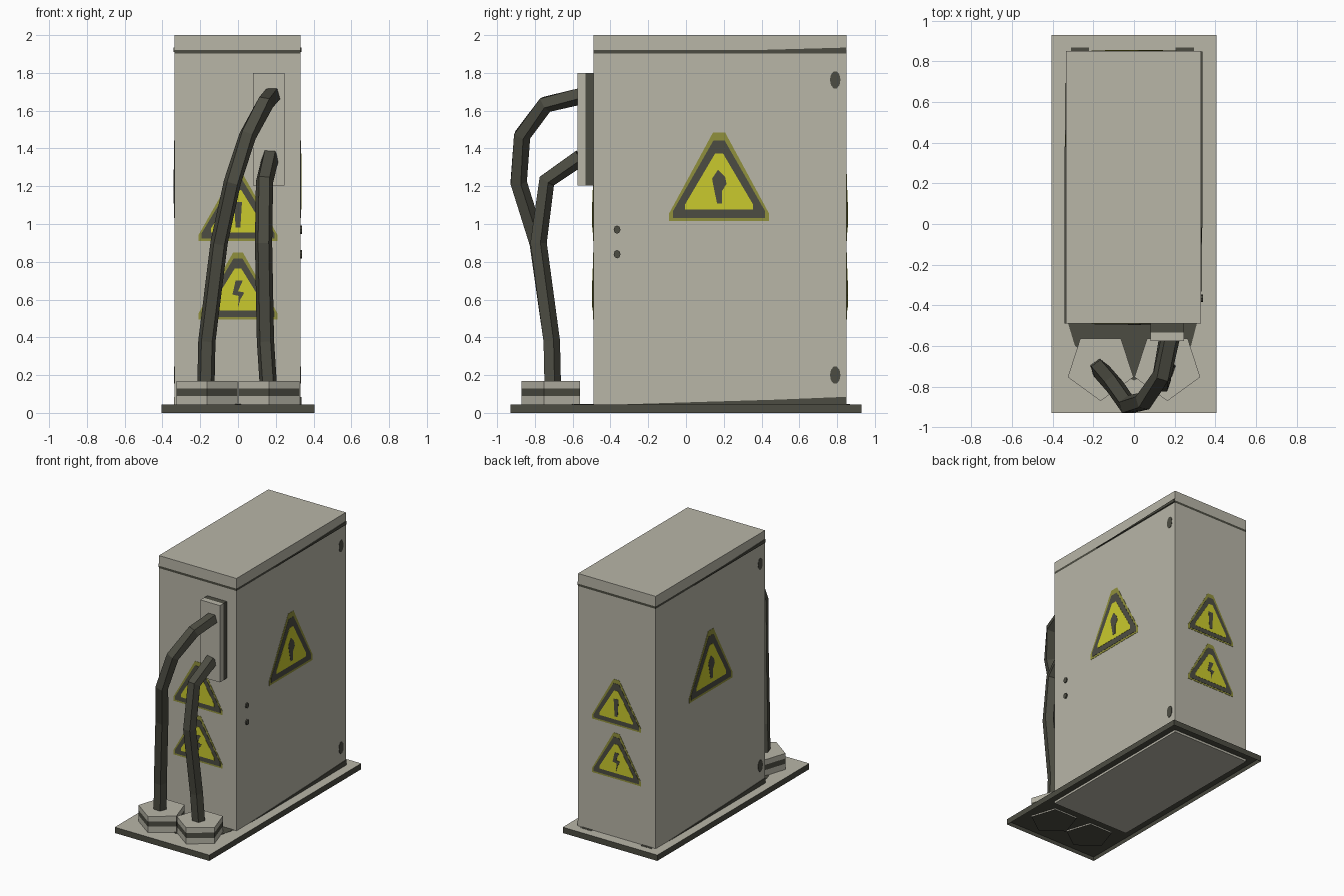
import bpy, bmesh, math
from mathutils import Vector

if "Cube" in bpy.data.objects:
    bpy.data.objects.remove(bpy.data.objects["Cube"])

def material(name, r, g, b):
    m = bpy.data.materials.new(name)
    m.diffuse_color = (r, g, b, 1)
    m.use_nodes = True
    m.node_tree.nodes["Principled BSDF"].inputs["Base Color"].default_value = m.diffuse_color
    return m

LIGHT = material("warm_grey_paint", 0.48, 0.465, 0.39)
DARK = material("dark_grey", 0.073, 0.073, 0.055)
YELLOW = material("warning_yellow", 0.59, 0.59, 0.026)
OLIVE = material("faded_olive", 0.28, 0.28, 0.045)
X, Y, Z = Vector((1, 0, 0)), Vector((0, 1, 0)), Vector((0, 0, 1))

def finish(name, bm, mats):
    bmesh.ops.recalc_face_normals(bm, faces=bm.faces[:])
    me = bpy.data.meshes.new(name)
    bm.to_mesh(me)
    bm.free()
    for m in mats:
        me.materials.append(m)
    ob = bpy.data.objects.new(name, me)
    bpy.context.collection.objects.link(ob)
    return ob

def prism(bm, pts, lift, mat=0):
    """Extrude a closed outline by a vector."""
    vs = [bm.verts.new(p) for p in pts]
    face = bm.faces.new(vs)
    before = set(bm.faces) - {face}
    geo = bmesh.ops.extrude_face_region(bm, geom=[face], use_keep_orig=True)
    bmesh.ops.translate(bm, vec=lift, verts=[g for g in geo["geom"] if isinstance(g, bmesh.types.BMVert)])
    for f in set(bm.faces) - before:
        f.material_index = mat

def rect(x0, x1, y0, y1, z):
    return [(x0, y0, z), (x1, y0, z), (x1, y1, z), (x0, y1, z)]

def slice_at(bm, co, normal):
    bmesh.ops.bisect_plane(bm, geom=bm.verts[:] + bm.edges[:] + bm.faces[:], plane_co=co, plane_no=normal)

def ring(u, v, ru, rv, n=10):
    return [(u + ru * math.cos(2 * math.pi * i / n), v + rv * math.sin(2 * math.pi * i / n)) for i in range(n)]

def decal(name, origin, u, n, layers):
    """Thin painted layers on a wall: each is (outline, material index)."""
    bm = bmesh.new()
    for i, (pts, mat) in enumerate(layers):
        prism(bm, [origin + u * a + Z * b - n * 0.002 for a, b in pts], n * (0.004 + 0.0015 * i), mat)
    return finish(name, bm, [DARK, YELLOW, OLIVE])

# Cabinet with the dark lid seam
bm = bmesh.new()
prism(bm, rect(-0.335, 0.33, -0.49, 0.85, 0.008), Z * 1.992)
for z in (1.903, 1.921):
    slice_at(bm, (0, 0, z), Z)
for f in bm.faces:
    f.material_index = int(1.903 < f.calc_center_median().z < 1.921)
finish("cabinet", bm, [LIGHT, DARK])

# Base plate, hollow underneath, light only on top
bm = bmesh.new()
prism(bm, rect(-0.405, 0.405, -0.93, 0.93, 0), Z * 0.045)
bm.normal_update()
bottom = min(bm.faces, key=lambda f: f.calc_center_median().z)
bmesh.ops.inset_region(bm, faces=[bottom], thickness=0.012)
bmesh.ops.translate(bm, vec=Z * 0.025, verts=bottom.verts[:])
for f in bm.faces:
    f.material_index = int(f.calc_center_median().z < 0.044)
finish("base_plate", bm, [LIGHT, DARK])

# Dirt painted on the plate, in front of and behind the cabinet
bm = bmesh.new()
outline = [(-.325, -.485), (-.29, -.6), (-.2, -.66), (0, -.77), (.2, -.66), (.28, -.6), (.31, -.485)]
prism(bm, [(a, b, 0.043) for a, b in outline], Z * 0.004)
for x in (-0.265, 0.25):
    prism(bm, rect(x - 0.045, x + 0.045, 0.845, 0.868, 0.043), Z * 0.004)
finish("plate_dirt", bm, [DARK])

# Five-sided cable glands with a dark middle band
for side, cx in (("left", -0.164), ("right", 0.164)):
    bm = bmesh.new()
    pts = [(cx + 0.17 * math.sin(a), -0.70 - 0.17 * math.cos(a), 0.015)
           for a in (2 * math.pi * i / 5 for i in range(5))]
    prism(bm, pts, Z * 0.155)
    for z in (0.09, 0.13):
        slice_at(bm, (0, 0, z), Z)
    for f in bm.faces:
        z = f.calc_center_median().z
        f.material_index = int(0.09 < z < 0.13 or z < 0.02)
    finish(side + "_cable_gland", bm, [LIGHT, DARK])

# Junction box: light front half, dark back half
bm = bmesh.new()
prism(bm, rect(0.08, 0.247, -0.575, -0.485, 1.205), Z * 0.595)
slice_at(bm, (0, -0.533, 0), Y)
for f in bm.faces:
    f.material_index = int(f.calc_center_median().y > -0.533)
finish("junction_box", bm, [LIGHT, DARK])

# Five-sided cables swept along a path
def cable(name, path, radius=0.048, n=5):
    bm = bmesh.new()
    path = [Vector(p) for p in path]
    rings = []
    for i, p in enumerate(path):
        a = (p - path[max(i - 1, 0)]).normalized()
        b = (path[min(i + 1, len(path) - 1)] - p).normalized()
        t = (a + b).normalized()
        s = (X - t * X.dot(t)).normalized()
        w = t.cross(s)
        rings.append([bm.verts.new(p + radius * (s * math.cos(k) + w * math.sin(k)))
                      for k in (2 * math.pi * j / n + 0.3 for j in range(n))])
    for r0, r1 in zip(rings, rings[1:]):
        for j in range(n):
            bm.faces.new((r0[j], r0[(j + 1) % n], r1[(j + 1) % n], r1[j]))
    bm.faces.new(rings[0])
    bm.faces.new(rings[-1])
    finish(name, bm, [DARK])

cable("long_cable", [(-.17, -.71, .15), (-.165, -.715, .38), (-.10, -.79, .9), (-.03, -.89, 1.22),
                     (.05, -.87, 1.47), (.14, -.745, 1.635), (.18, -.56, 1.68)])
cable("short_cable", [(.16, -.71, .15), (.145, -.715, .38), (.135, -.785, .9), (.14, -.74, 1.23),
                      (.17, -.56, 1.355)])

# Warning signs: olive edge, dark border, yellow field, dark symbol
BLOB = [(-.02, .2), (.03, .2), (.03, .34), (.075, .42), (.06, .5), (-.01, .58), (-.07, .48), (-.05, .36)]
BAR = [(-.03, .2), (.03, .2), (.05, .58), (-.05, .58)]
ZIGZAG = [(.0, .18), (.03, .3), (.08, .4), (.0, .42), (.06, .58), (-.03, .58), (-.07, .37), (.01, .35)]

def sign(name, origin, u, n, width, height, symbol):
    def tri(h, v0, v1):
        return [(-h, v0), (h, v0), (h, v0 + .17 * h), (.12 * h, v1), (-.12 * h, v1), (-h, v0 + .17 * h)]
    layers = [(tri(.5, 0, 1), 2), (tri(.46, .035, .91), 0), (tri(.34, .13, .76), 1), (symbol, 0)]
    decal(name, origin, u, n, [([(a * width, b * height) for a, b in p], m) for p, m in layers])

sign("right_sign", Vector((0.33, 0.175, 1.015)), Y, X, 0.53, 0.47, BLOB)
sign("left_sign", Vector((-0.335, 0.175, 1.015)), -Y, -X, 0.53, 0.47, BLOB)
for wall, y, u, n in (("front", -0.49, X, -Y), ("back", 0.85, -X, Y)):
    sign(wall + "_upper_sign", Vector((0, y, 0.91)), u, n, 0.42, 0.355, BAR)
    sign(wall + "_lower_sign", Vector((0, y, 0.495)), u, n, 0.42, 0.355, ZIGZAG)

# Oval hinge marks, lock dots and grime wedges on the two long walls
for wall, x, s in (("right", 0.33, 1), ("left", -0.335, -1)):
    marks = [ring(0.61, z, 0.028, 0.047) for z in (1.763, 0.2)]
    marks.append([(-0.668, 0.04), (0.668, 0.04), (0.668, 0.085), (0.3, 0.07), (-0.2, 0.055)])
    marks.append([(-0.2, 1.91), (0.668, 1.91), (0.668, 1.934)])
    if s > 0:
        marks += [ring(-0.545, z, 0.018, 0.022, 8) for z in (0.97, 0.84)]
    decal(wall + "_wall_marks", Vector((x, 0.18, 0)), Y * s, X * s, [(m, 0) for m in marks])
